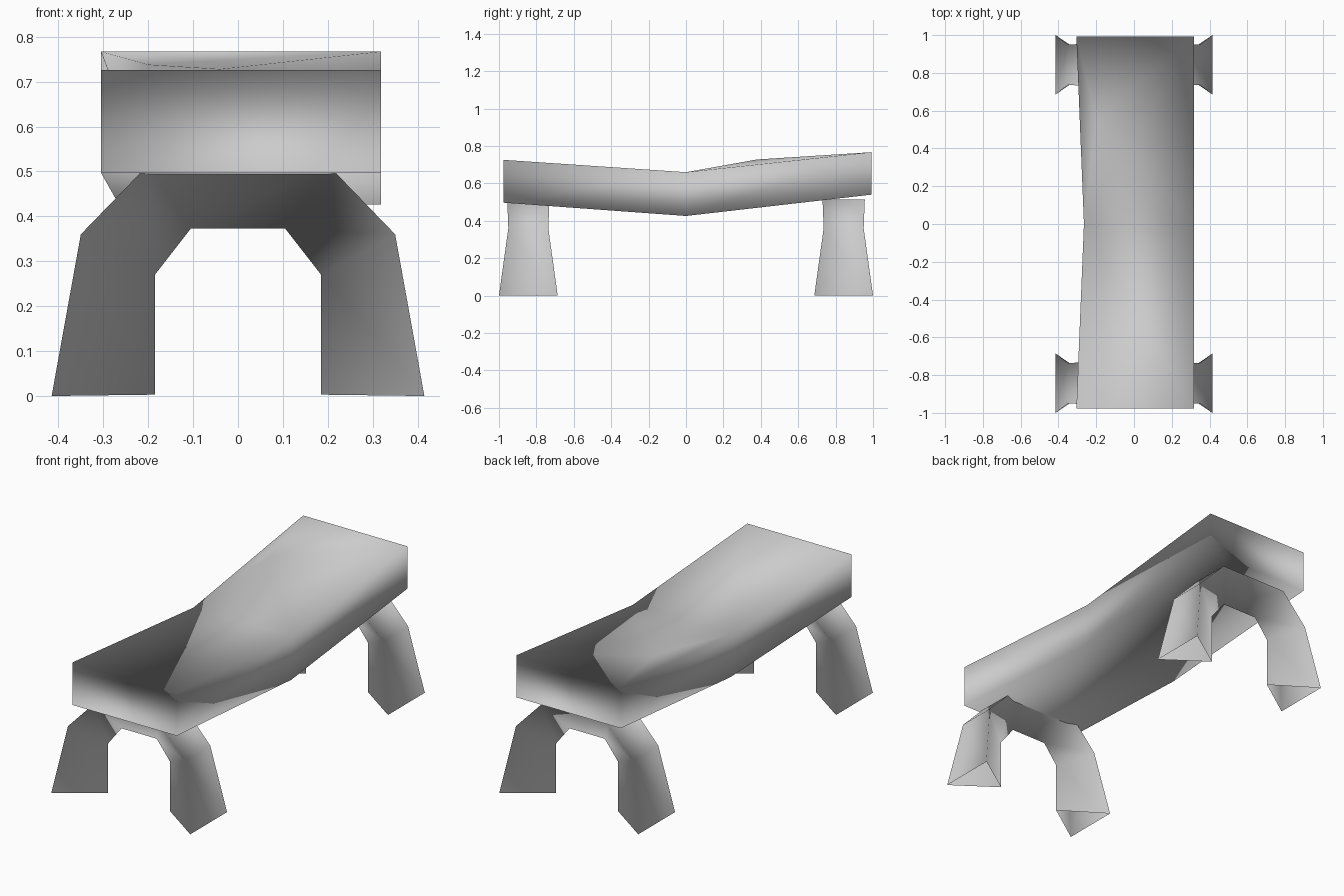
import bpy
import bmesh

cube = bpy.data.objects.get("Cube")
if cube:
    bpy.data.objects.remove(cube, do_unlink=True)

grey = bpy.data.materials.new("plain_grey")
grey.use_nodes = True
grey.diffuse_color = (0.6, 0.6, 0.6, 1)
grey.node_tree.nodes["Principled BSDF"].inputs["Base Color"].default_value = (0.6, 0.6, 0.6, 1)


def finish(bm, name, reversed_faces):
    """Orient the faces, turn the chosen ones inward and make the object."""
    bmesh.ops.recalc_face_normals(bm, faces=bm.faces)
    bmesh.ops.reverse_faces(bm, faces=reversed_faces)
    mesh = bpy.data.meshes.new(name)
    bm.to_mesh(mesh)
    bm.free()
    mesh.materials.append(grey)
    mesh.shade_smooth()
    obj = bpy.data.objects.new(name, mesh)
    bpy.context.collection.objects.link(obj)


def loft(bm, rings):
    """Skin an open-ended tube through rings; return vertex loops and side faces."""
    loops = [[bm.verts.new(p) for p in ring] for ring in rings]
    n = len(loops[0])
    sides = [[] for _ in range(n)]
    for a, b in zip(loops, loops[1:]):
        for i in range(n):
            j = (i + 1) % n
            sides[i].append(bm.faces.new((a[i], a[j], b[j], b[i])))
    return loops, sides


# Seat: bent slab, dipping and slightly waisted in the middle
RIGHT_EDGE = 0.318
stations = [(-0.977, -0.305, 0.497, 0.726),   # y, left x, bottom z, top z
            (0.0, -0.265, 0.426, 0.66),
            (0.992, -0.305, 0.54, 0.767)]
bm = bmesh.new()
rings, sides = loft(bm, [[(x, y, low), (RIGHT_EDGE, y, low), (RIGHT_EDGE, y, top), (x, y, top)]
                         for y, x, low, top in stations])
ends = [bm.faces.new(rings[0]), bm.faces.new(rings[-1])]

# Shallow swelling on the rear half of the seat top
mid, back = rings[1], rings[2]
bm.faces.remove(sides[2][1])
near = bm.verts.new((-0.04, 0.38, 0.728))
far = bm.verts.new((-0.2, 0.55, 0.738))
for tri in ((mid[3], mid[2], near), (mid[2], back[2], near), (back[2], far, near),
            (back[2], back[3], far), (back[3], mid[3], far), (mid[3], near, far)):
    bm.faces.new(tri)
finish(bm, "seat", ends)

# Legs: hollow triangular section swept over an arch, ridge on the inside
half_arch = [(0.415, 0.0, 0.185, 0.003, 0.157),   # outer x, z, inner x, z, half depth
             (0.35, 0.36, 0.185, 0.27, 0.107),
             (0.2, 0.515, 0.105, 0.373, 0.113)]
arch = [(s * ox, oz, s * ix, iz, d)
        for s, side in ((-1, half_arch), (1, half_arch[::-1]))
        for ox, oz, ix, iz, d in side]
for name, y in (("front_leg_arch", -0.843), ("back_leg_arch", 0.843)):
    bm = bmesh.new()
    loops, sides = loft(bm, [[(ox, y - d, oz), (ox, y + d, oz), (ix, y, iz)]
                             for ox, oz, ix, iz, d in arch])
    finish(bm, name, sides[0])
